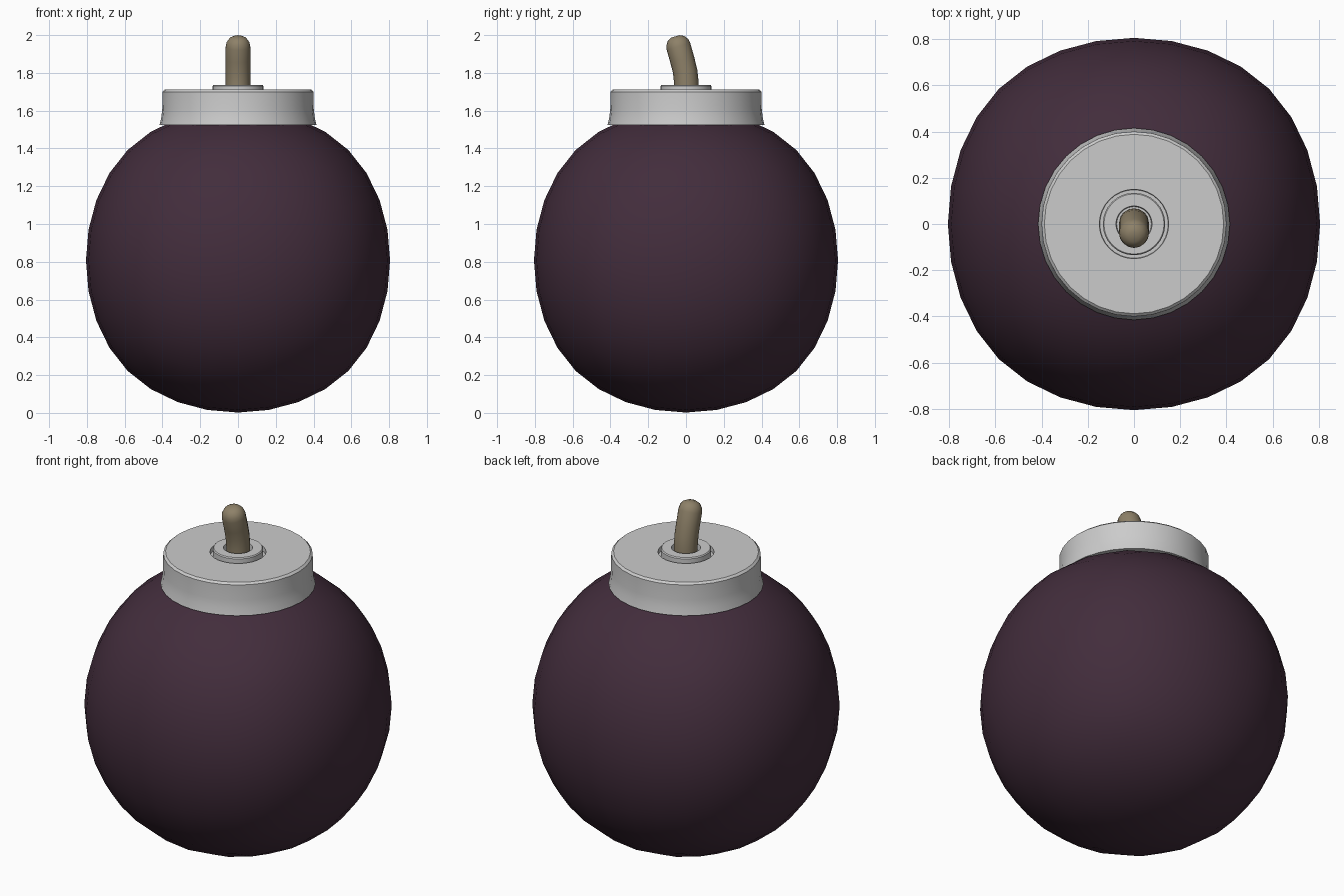
import bpy, bmesh
from math import sin, cos, pi, radians
from mathutils import Vector

if "Cube" in bpy.data.objects:
    bpy.data.objects.remove(bpy.data.objects["Cube"])


def finish(name, bm, color=None, angle=35):
    bmesh.ops.recalc_face_normals(bm, faces=bm.faces)
    mesh = bpy.data.meshes.new(name)
    bm.to_mesh(mesh)
    bm.free()
    ob = bpy.data.objects.new(name, mesh)
    bpy.context.collection.objects.link(ob)
    if color:
        mat = bpy.data.materials.new(name + "_color")
        mat.diffuse_color = (*color, 1)
        mat.use_nodes = True
        mat.node_tree.nodes["Principled BSDF"].inputs["Base Color"].default_value = mat.diffuse_color
        mesh.materials.append(mat)
    bpy.ops.object.select_all(action='DESELECT')
    ob.select_set(True)
    bpy.context.view_layer.objects.active = ob
    bpy.ops.object.shade_smooth_by_angle(angle=radians(angle))
    return ob


def skin(bm, rings):
    """Bridge consecutive rings of points and close both ends."""
    vs = [[bm.verts.new(p) for p in r] for r in rings]
    n = len(vs[0])
    for a, b in zip(vs, vs[1:]):
        for i in range(n):
            j = (i + 1) % n
            bm.faces.new((a[i], a[j], b[j], b[i]))
    bm.faces.new(vs[0])
    bm.faces.new(vs[-1])


def lathe(name, profile, n=32):
    bm = bmesh.new()
    skin(bm, [[(r * cos(2 * pi * i / n), r * sin(2 * pi * i / n), z)
               for i in range(n)] for r, z in profile])
    return finish(name, bm)


# round body: subdivided cube
bm = bmesh.new()
bmesh.ops.create_cube(bm, size=1.918)
body = finish("body", bm, (0.055, 0.026, 0.045), 180)
body.location.z = 0.807
sub = body.modifiers.new("round", 'SUBSURF')
sub.levels = sub.render_levels = 3

# flared metal collar with a shallow recess in its top
lathe("collar", [(0.33, 1.525), (0.415, 1.525), (0.406, 1.565), (0.401, 1.61),
                 (0.40, 1.70), (0.388, 1.711), (0.15, 1.711), (0.148, 1.685)])

# fuse ring sitting in the recess
lathe("fuse_ring", [(0.135, 1.67), (0.135, 1.73), (0.13, 1.736),
                    (0.078, 1.736), (0.075, 1.70)])

# bent fuse with rounded tip: (y, z, tilt in degrees, radius)
path = [(0.003, 1.68, 0, 0.065), (0.002, 1.75, 3, 0.065), (-0.005, 1.81, 8, 0.065),
        (-0.020, 1.87, 14, 0.065), (-0.040, 1.94, 17, 0.065), (-0.046, 1.962, 17, 0.060),
        (-0.053, 1.982, 17, 0.046), (-0.057, 1.993, 17, 0.022)]
bm = bmesh.new()
rings = []
for y, z, tilt, r in path:
    t = radians(tilt)
    side = Vector((0, cos(t), sin(t)))
    rings.append([Vector((r * cos(2 * pi * i / 16), y, z)) + side * r * sin(2 * pi * i / 16)
                  for i in range(16)])
skin(bm, rings)
finish("fuse", bm, (0.27, 0.22, 0.14), 50)
